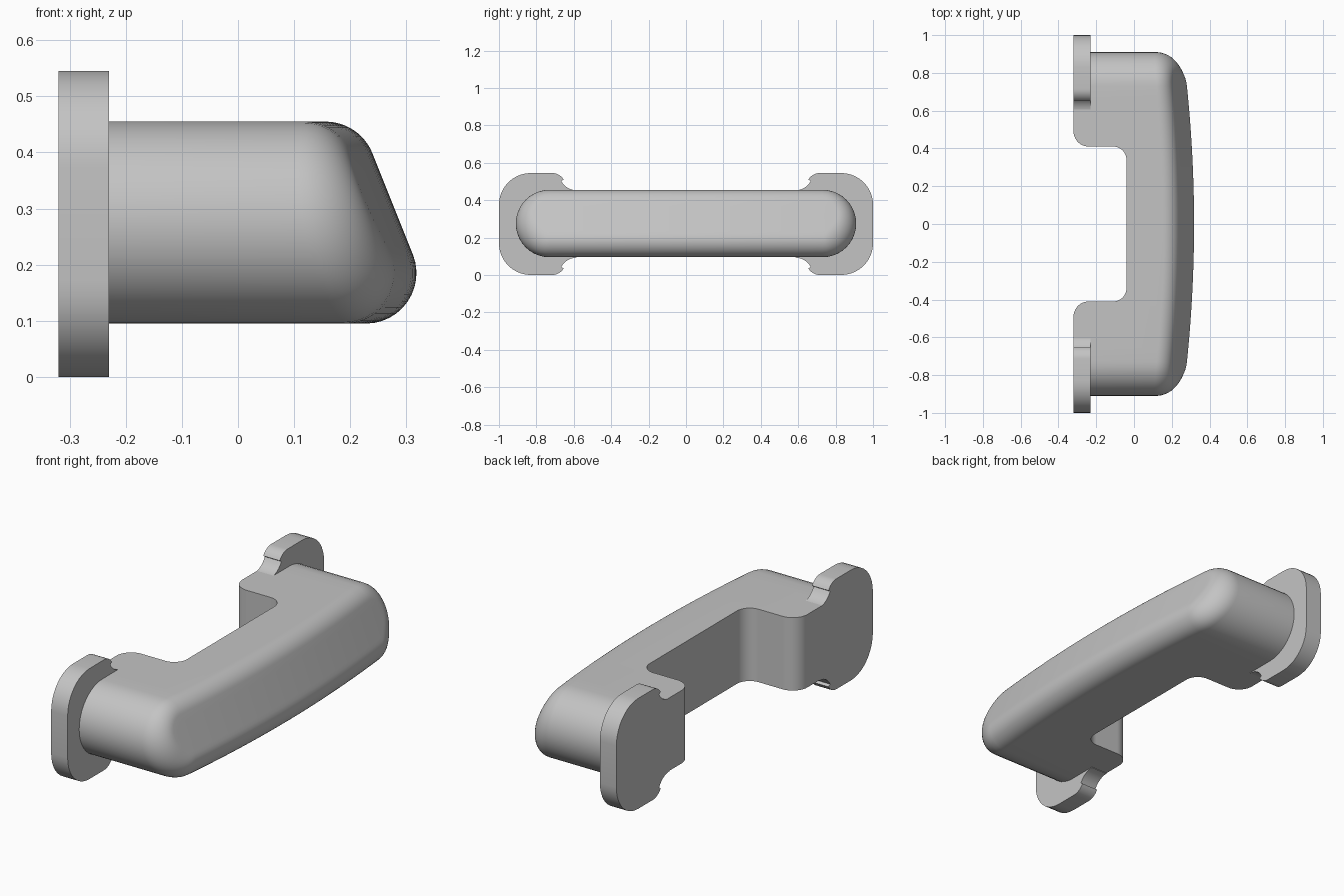
import bpy, bmesh
from math import sin, cos, tan, atan, pi, radians

if "Cube" in bpy.data.objects:
    bpy.data.objects.remove(bpy.data.objects["Cube"])

grey = bpy.data.materials.new("satin_grey")
grey.use_nodes = True
grey.diffuse_color = (0.55, 0.55, 0.55, 1)
grey.node_tree.nodes["Principled BSDF"].inputs["Base Color"].default_value = (0.55, 0.55, 0.55, 1)

BACK, MID_Z, RADIUS, HALF = -0.32, 0.275, 0.18, 0.73


def finish(name, bm):
    bmesh.ops.remove_doubles(bm, verts=bm.verts, dist=0.0002)
    bmesh.ops.recalc_face_normals(bm, faces=bm.faces)
    mesh = bpy.data.meshes.new(name)
    bm.to_mesh(mesh)
    bm.free()
    obj = bpy.data.objects.new(name, mesh)
    bpy.context.collection.objects.link(obj)
    mesh.materials.append(grey)
    return obj


def activate(obj):
    bpy.ops.object.select_all(action='DESELECT')
    obj.select_set(True)
    bpy.context.view_layer.objects.active = obj


def smooth(obj):
    activate(obj)
    bpy.ops.object.shade_smooth_by_angle(angle=radians(30))


def arc(cx, cy, r, start, end, n=10):
    steps = [radians(start + (end - start) * i / n) for i in range(n + 1)]
    return [(cx + r * cos(a), cy + r * sin(a)) for a in steps]


def prism(name, points, offset):
    bm = bmesh.new()
    face = bm.faces.new([bm.verts.new(p) for p in points])
    ext = bmesh.ops.extrude_face_region(bm, geom=[face])
    moved = [v for v in ext["geom"] if isinstance(v, bmesh.types.BMVert)]
    bmesh.ops.translate(bm, verts=moved, vec=offset)
    return finish(name, bm)


# Slanted, gently bowed front of the grip
def front(y, z):
    return 0.315 - 0.4 * (z - 0.21) - 0.071 * y * y


# Stadium outline as (straight-line anchor y, outward normal y, normal z)
N = 20
outline = []
for side in (1, -1):
    for i in range(N):
        a = -pi / 2 + pi * i / N
        outline.append((side * HALF, side * cos(a), side * sin(a)))
    for i in range(N):
        outline.append((side * HALF * (1 - 2 * i / N), 0, side))


# Point at a given step along the rounded edge, then across the front
def skin(anchor, ny, nz, step, arc_steps=12, flat_steps=4):
    def place(depth):
        return anchor + ny * (RADIUS - depth), MID_Z + nz * (RADIUS - depth)
    y0, z0 = place(0)
    slope = -0.142 * y0 * ny - 0.4 * nz
    turn = pi / 2 + atan(slope)
    r = 0.09 + 0.04 * ny * ny
    a = turn * min(step / arc_steps, 1)
    depth = r * (1 - cos(a))
    rise = r * sin(a) - r * tan(turn / 2) + slope * depth
    if step > arc_steps:
        depth += (RADIUS - depth) * (step - arc_steps) / flat_steps
        rise = 0
    y, z = place(depth)
    return front(y, z) + rise, y, z


# Grip body: lofted from the wall face to the rounded front
bm = bmesh.new()
rings = [[bm.verts.new((BACK, a + ny * RADIUS, MID_Z + nz * RADIUS)) for a, ny, nz in outline]]
for s in range(17):
    rings.append([bm.verts.new(skin(*p, s)) for p in outline])
bm.faces.new(rings[0])
for low, high in zip(rings, rings[1:]):
    for i in range(len(outline)):
        j = (i + 1) % len(outline)
        bm.faces.new((low[i], low[j], high[j], high[i]))
body = finish("handle_body", bm)

# Finger opening with rounded inner corners and flared feet
half = ([(-0.4, 0.49)] + arc(-0.24, 0.49, 0.08, 180, 270)
        + arc(-0.11, 0.34, 0.07, 90, 0))
opening = half + [(x, -y) for x, y in reversed(half)]
cutter = prism("opening_cutter", [(x, y, -0.2) for x, y in opening], (0, 0, 1))
cutter.hide_render = True
cut = body.modifiers.new("opening", 'BOOLEAN')
cut.operation = 'DIFFERENCE'
cut.solver = 'EXACT'
cut.object = cutter
activate(body)
bpy.ops.object.modifier_apply(modifier=cut.name)
bpy.data.objects.remove(cutter)
smooth(body)

# Mounting feet: rounded plate narrowing through an S curve into the body
upper = (arc(0.83, 0.1025, 0.17, 0, 90)
         + arc(0.715, 0.2025, 0.07, 90, 150, 6)
         + arc(0.585, 0.2725, 0.0925, -28, -90, 6))
profile = upper + [(y, -z) for y, z in reversed(upper)]
for side, name in ((1, "rear_foot"), (-1, "front_foot")):
    smooth(prism(name, [(BACK, side * y, z + 0.2725) for y, z in profile], (0.09, 0, 0)))
